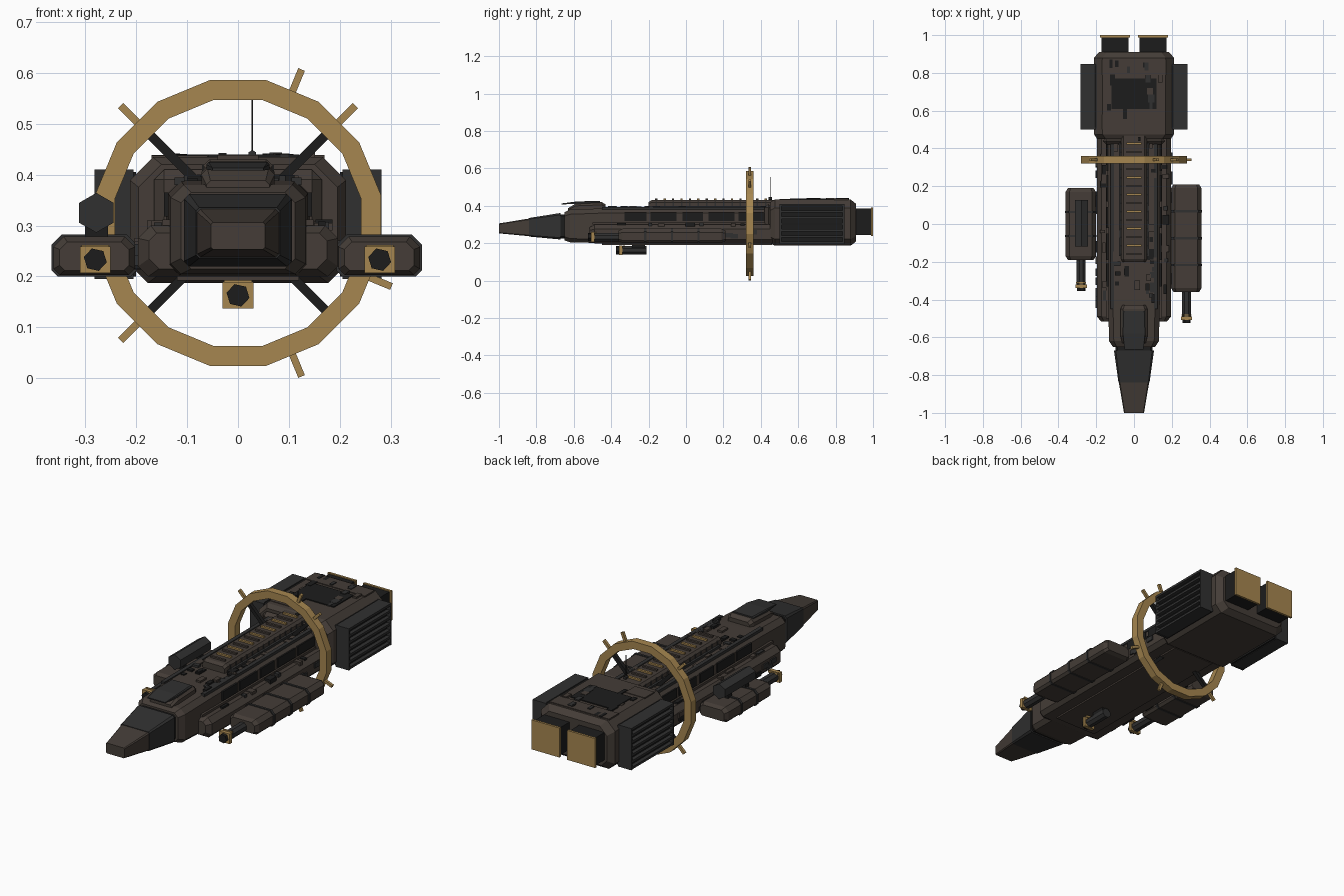
import bpy, bmesh, math, random
from mathutils import Matrix, Vector

if "Cube" in bpy.data.objects:
    bpy.data.objects.remove(bpy.data.objects["Cube"])

random.seed(4)

def material(name, rgb):
    m = bpy.data.materials.new(name)
    m.diffuse_color = (*rgb, 1)
    m.use_nodes = True
    m.node_tree.nodes["Principled BSDF"].inputs["Base Color"].default_value = m.diffuse_color
    return m

HULL = material("hull_brown", (0.058, 0.046, 0.038))
DARK = material("dark_grey", (0.03, 0.03, 0.03))
BLACK = material("near_black", (0.012, 0.012, 0.012))
GOLD = material("brass", (0.38, 0.24, 0.08))

def finish(name, bm, mat):
    bmesh.ops.recalc_face_normals(bm, faces=bm.faces)
    me = bpy.data.meshes.new(name)
    bm.to_mesh(me)
    bm.free()
    ob = bpy.data.objects.new(name, me)
    ob.data.materials.append(mat)
    bpy.context.collection.objects.link(ob)
    return ob

def box(name, x, y, z, mat, bevel=0):
    """Box from (min, max) ranges."""
    bm = bmesh.new()
    size = [r[1] - r[0] for r in (x, y, z)]
    mid = [(r[0] + r[1]) / 2 for r in (x, y, z)]
    bmesh.ops.create_cube(bm, size=1, matrix=Matrix.Translation(mid) @ Matrix.Diagonal((*size, 1)))
    if bevel:
        bmesh.ops.bevel(bm, geom=bm.edges[:], offset=bevel, segments=1, affect='EDGES')
    return finish(name, bm, mat)

def loft(name, sections, mat, cx=0):
    """Chamfered rectangles (y, half width, z0, z1, top chamfer, bottom chamfer) joined along y."""
    bm = bmesh.new()
    rings = []
    for y, w, z0, z1, t, b in sections:
        pts = [(-w + b, z0), (w - b, z0), (w, z0 + b), (w, z1 - t),
               (w - t, z1), (-w + t, z1), (-w, z1 - t), (-w, z0 + b)]
        rings.append([bm.verts.new((cx + px, y, pz)) for px, pz in pts])
    for a, c in zip(rings, rings[1:]):
        for i in range(8):
            bm.faces.new((a[i], a[(i + 1) % 8], c[(i + 1) % 8], c[i]))
    bm.faces.new(rings[0])
    bm.faces.new(rings[-1][::-1])
    return finish(name, bm, mat)

def tube(name, c, y0, y1, r, n, mat, turn=0):
    """Prism along y."""
    bm = bmesh.new()
    m = Matrix.Translation((c[0], (y0 + y1) / 2, c[1])) @ Matrix.Rotation(math.pi / 2, 4, 'X') @ Matrix.Rotation(turn, 4, 'Z')
    bmesh.ops.create_cone(bm, cap_ends=True, segments=n, radius1=r, radius2=r, depth=y1 - y0, matrix=m)
    return finish(name, bm, mat)

def radial(name, deg, r0, r1, y0, y1, width, mat):
    """Bar pointing outward from the ring centre."""
    bm = bmesh.new()
    m = (Matrix.Translation((0, (y0 + y1) / 2, 0.305)) @ Matrix.Rotation(-math.radians(deg), 4, 'Y')
         @ Matrix.Translation(((r0 + r1) / 2, 0, 0)) @ Matrix.Diagonal((r1 - r0, y1 - y0, width, 1)))
    bmesh.ops.create_cube(bm, size=1, matrix=m)
    return finish(name, bm, mat)

# Nose
loft("nose_tip", [(-1, .053, .253, .306, .004, .004), (-.84, .08, .238, .332, .006, .006)], HULL)
loft("nose_mid", [(-.84, .082, .236, .335, .006, .006), (-.67, .106, .22, .362, .01, .01)], DARK)
loft("nose_collar", [(-.68, .098, .226, .355, .01, .01), (-.63, .098, .226, .355, .01, .01)], BLACK)

# Main hull, lower sponsons and keel
loft("upper_hull", [(-.65, .112, .215, .365, .02, .02), (-.62, .132, .205, .38, .025, .02),
                    (-.4, .137, .2, .388, .025, .02), (.47, .14, .2, .388, .025, .02)], HULL)
loft("lower_hull", [(-.515, .175, .215, .285, .015, .02), (-.49, .196, .2, .3, .025, .02),
                    (.47, .196, .2, .3, .025, .02)], HULL)
box("keel_plate", (-.12, .12), (-.45, .46), (.192, .21), HULL)
for s, side in ((-1, "left"), (1, "right")):
    box(side + "_deck_rail", sorted((s * .105, s * .125)), (-.45, .46), (.38, .394), DARK)
    box(side + "_side_rail", sorted((s * .13, s * .148)), (-.5, .46), (.3, .312), HULL)
    for k, (a, b) in enumerate(((-.33, -.21), (-.19, -.05), (-.02, .09), (.12, .26), (.28, .42))):
        box(f"{side}_window_{k}", sorted((s * .13, s * .145)), (a, b), (.318, .365), BLACK)

# Cockpit canopy
loft("cockpit", [(-.63, .062, .37, .388, .008, 0), (-.59, .072, .37, .412, .012, 0),
                 (-.45, .072, .37, .42, .015, 0), (-.43, .062, .37, .408, .012, 0)], HULL)
loft("cockpit_visor", [(-.665, .05, .408, .413, 0, 0), (-.58, .062, .41, .424, .004, 0),
                       (-.46, .06, .41, .426, .006, 0)], DARK)

# Dorsal spine with ribs
loft("spine", [(-.2, .062, .38, .42, .01, 0), (-.185, .068, .38, .43, .012, 0), (.47, .068, .38, .43, .012, 0)], HULL)
box("spine_base", (-.08, .08), (-.17, .46), (.38, .4), DARK)
for i in range(14):
    y = -.165 + i * .045
    box(f"spine_rib_{i}", (-.04, .04), (y, y + .012), (.425, .438), GOLD if i % 2 else HULL)
    box(f"spine_band_{i}", (-.071, .071), (y + .002, y + .01), (.39, .42), DARK)

# Engine block
loft("engine_block", [(.45, .195, .2, .42, .045, .035), (.475, .212, .187, .434, .045, .035),
                      (.88, .212, .187, .434, .045, .035), (.91, .185, .21, .41, .04, .03)], HULL)
box("engine_top_panel", (-.12, .12), (.61, .77), (.43, .439), BLACK)
box("engine_front_plate", (-.17, -.06), (.5, .58), (.43, .437), HULL)
box("engine_rear_plate", (-.17, .17), (.79, .87), (.43, .438), HULL)
box("engine_neck", (-.165, .165), (.42, .46), (.21, .41), HULL, .02)

# Radiators with slats, and nozzles
for s, side in ((-1, "left"), (1, "right")):
    box(side + "_radiator_core", sorted((s * .2, s * .262)), (.505, .845), (.2, .405), BLACK)
    for i in range(7):
        z = .197 + i * .0335
        box(f"{side}_radiator_slat_{i}", sorted((s * .21, s * .282)), (.51, .84), (z, z + .012), DARK)
    for y in (.5, .838):
        box(side + "_radiator_end", sorted((s * .205, s * .282)), (y, y + .01), (.195, .41), DARK)
    box(side + "_nozzle", sorted((s * .028, s * .172)), (.89, .99), (.243, .385), BLACK)
    box(side + "_nozzle_plate", sorted((s * .022, s * .181)), (.988, 1), (.238, .39), GOLD)

# Ring: 16-sided band
bm = bmesh.new()
rows = []
for i in range(16):
    a = math.radians(11.25 + 22.5 * i)
    rows.append([bm.verts.new((r * math.cos(a), y, .305 + r * math.sin(a)))
                 for r, y in ((.2857, .32), (.2857, .36), (.246, .36), (.246, .32))])
for i in range(16):
    p, q = rows[i], rows[(i + 1) % 16]
    for j in range(4):
        bm.faces.new((p[j], p[(j + 1) % 4], q[(j + 1) % 4], q[j]))
finish("ring", bm, GOLD)
for d in (45, 135, 225, 315):
    radial("ring_spoke", d, .1, .25, .33, .35, .018, BLACK)
for d in (67.5, 45, 135, 225, -67.5, -22.5):
    radial("ring_spike", d, .275, .326, .333, .347, .014, GOLD)

# Side pods with bands
for side, cx, y0, y1 in (("right", .277, -.36, .21), ("left", -.282, -.19, .19)):
    loft(side + "_pod", [(y0, .068, .212, .268, .015, .01), (y0 + .02, .08, .203, .278, .02, .012),
                         (y1 - .02, .08, .203, .278, .02, .012), (y1, .068, .212, .268, .015, .01)], HULL, cx)
    n = 4 if side == "right" else 3
    for i in range(1, n):
        y = y0 + (y1 - y0) * i / n
        loft(f"{side}_pod_band_{i}", [(y - .006, .084, .2, .282, .02, .012), (y + .006, .084, .2, .282, .02, .012)], DARK, cx)
    x = .2 if cx > 0 else -.2
    for y in (y0 + .07, y1 - .07):
        box(side + "_pod_strut", (x - .03, x + .03), (y - .03, y + .03), (.22, .26), BLACK)

# Hexagonal canister on the left pod
tube("canister", (-.278, .325), -.12, .127, .039, 6, DARK)
for y in (-.07, .07):
    box("canister_saddle", (-.3, -.255), (y - .015, y + .015), (.27, .3), BLACK)

# Guns
for name, cx, cz, y0, y1 in (("right_gun", .278, .233, -.52, -.34), ("left_gun", -.28, .233, -.35, -.17),
                             ("belly_gun", 0, .163, -.37, -.21)):
    tube(name + "_barrel", (cx, cz), y0 + .02, y1, .025, 8, DARK, math.pi / 8)
    box(name + "_collar", (cx - .03, cx + .03), (y0 + .012, y0 + .03), (cz - .026, cz + .026), GOLD)
    tube(name + "_muzzle", (cx, cz), y0 - .004, y0 + .02, .023, 6, BLACK, .3)
    box(name + "_clip", (cx - .027, cx + .027), (y0 + .035, y0 + .042), (cz + .018, cz + .029), GOLD)
box("belly_gun_mount", (-.02, .02), (-.29, -.22), (.17, .2), BLACK)

# Antenna
tube("antenna_base", (.028, .44), .44, .46, .008, 6, DARK)
box("antenna_mast", (.0265, .0295), (.4485, .4515), (.43, .555), BLACK)

# Small surface fittings scattered over the decks, sponsons and engine
def scatter(name, count, xr, yr, z, both=True):
    for i in range(count):
        x, y = random.uniform(*xr), random.uniform(*yr)
        w, l = random.uniform(.006, .018), random.uniform(.008, .03)
        x *= random.choice((-1, 1)) if both else 1
        box(f"{name}_{i}", (x - w, x + w), (y - l, y + l), (z - .01, z + random.uniform(.004, .012)),
            random.choice((HULL, DARK, BLACK)))

scatter("deck_fitting", 22, (.085, .105), (-.4, .42), .388)
scatter("foredeck_fitting", 6, (.0, .09), (-.38, -.24), .388)
scatter("sponson_fitting", 16, (.155, .17), (-.45, .42), .3)
scatter("engine_fitting", 14, (.03, .15), (.5, .86), .432)
for i in range(18):
    s, y, z = random.choice((-1, 1)), random.uniform(-.46, .42), random.uniform(.225, .265)
    box(f"side_fitting_{i}", sorted((s * .18, s * .203)), (y - .02, y + .02), (z - .012, z + .012),
        random.choice((HULL, DARK, BLACK)))
